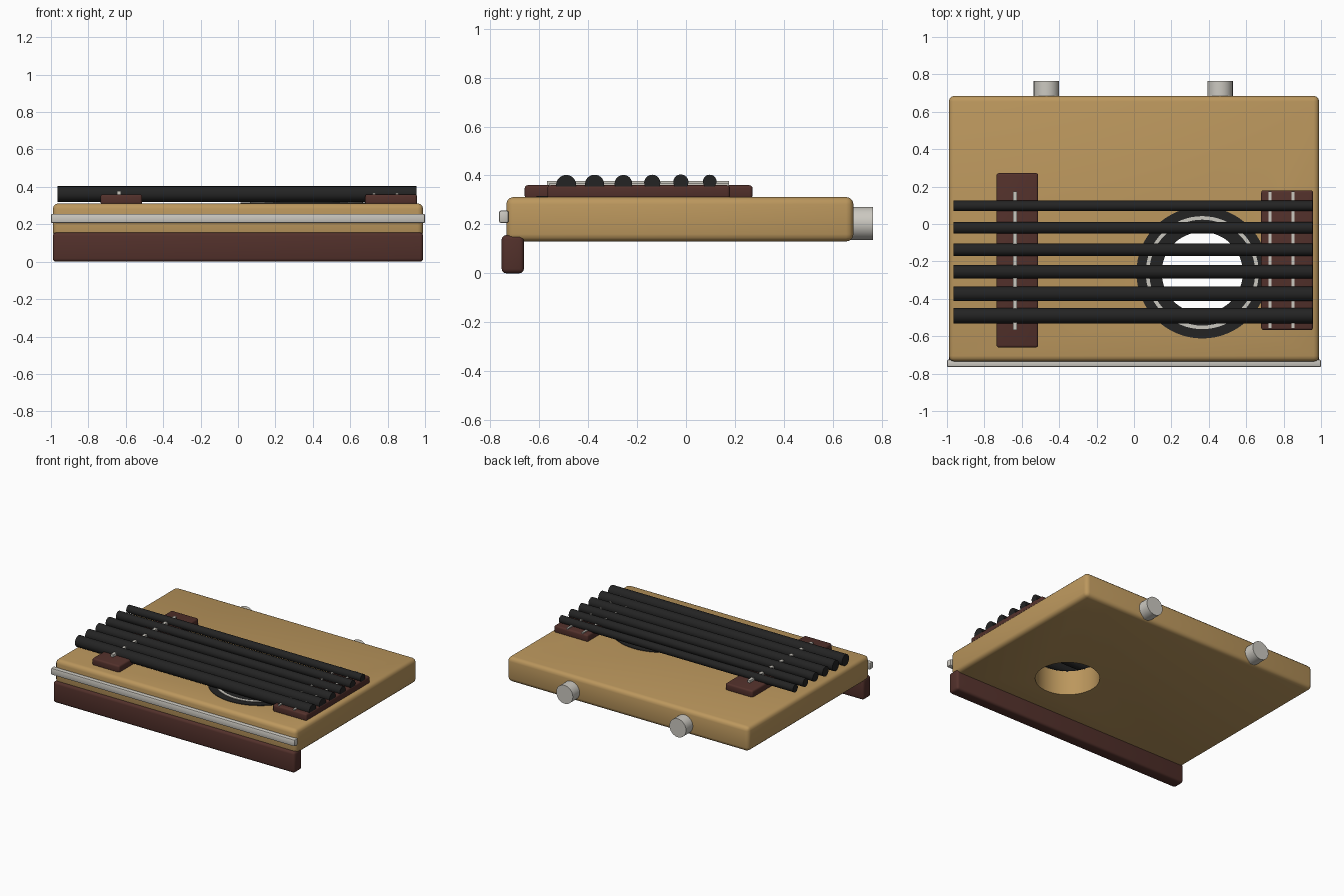
import bpy, bmesh, math

if "Cube" in bpy.data.objects:
    bpy.data.objects.remove(bpy.data.objects["Cube"])


def material(name, r, g, b):
    m = bpy.data.materials.new(name)
    m.diffuse_color = (r, g, b, 1)
    m.use_nodes = True
    m.node_tree.nodes["Principled BSDF"].inputs["Base Color"].default_value = m.diffuse_color
    return m


WOOD = material("tan_wood", 0.50, 0.31, 0.11)
BROWN = material("dark_brown_wood", 0.085, 0.03, 0.024)
BLACK = material("black", 0.017, 0.017, 0.017)
SILVER = material("silver", 0.60, 0.58, 0.53)


def finish(obj, name, mat):
    obj.name = name
    obj.data.materials.append(mat)
    return obj


def smooth(obj):
    bpy.ops.object.select_all(action='DESELECT')
    obj.select_set(True)
    bpy.context.view_layer.objects.active = obj
    bpy.ops.object.shade_smooth_by_angle(angle=math.radians(35))


def apply_modifier(obj, mod):
    bpy.ops.object.select_all(action='DESELECT')
    obj.select_set(True)
    bpy.context.view_layer.objects.active = obj
    bpy.ops.object.modifier_apply(modifier=mod.name)


def box(name, x, y, z, mat, bevel=0.0, segments=3):
    """Box from (min, max) ranges, with rounded edges."""
    lo, hi = zip(x, y, z)
    bpy.ops.mesh.primitive_cube_add(
        size=1, location=[(a + b) / 2 for a, b in zip(lo, hi)])
    obj = finish(bpy.context.object, name, mat)
    obj.scale = [b - a for a, b in zip(lo, hi)]
    bpy.ops.object.transform_apply(location=False, rotation=False, scale=True)
    if bevel:
        mod = obj.modifiers.new("round", 'BEVEL')
        mod.width, mod.segments = bevel, segments
        apply_modifier(obj, mod)
        smooth(obj)
    return obj


def cylinder(name, centre, radius, length, mat, rotation, sides=32):
    bpy.ops.mesh.primitive_cylinder_add(
        vertices=sides, radius=radius, depth=length, location=centre, rotation=rotation)
    obj = finish(bpy.context.object, name, mat)
    smooth(obj)
    return obj


def flat_ring(name, centre, inner, outer, z0, z1, mat, sides=64):
    """Flat washer made by revolving a rectangular section."""
    section = [(inner, z0), (outer, z0), (outer, z1), (inner, z1)]
    bm = bmesh.new()
    loops = []
    for i in range(sides):
        a = 2 * math.pi * i / sides
        loops.append([bm.verts.new((r * math.cos(a), r * math.sin(a), z)) for r, z in section])
    for i in range(sides):
        p, q = loops[i], loops[(i + 1) % sides]
        for k in range(4):
            n = (k + 1) % 4
            bm.faces.new((p[k], q[k], q[n], p[n]))
    bmesh.ops.recalc_face_normals(bm, faces=bm.faces)
    mesh = bpy.data.meshes.new(name)
    bm.to_mesh(mesh)
    bm.free()
    obj = bpy.data.objects.new(name, mesh)
    bpy.context.collection.objects.link(obj)
    obj.location = (centre[0], centre[1], 0)
    finish(obj, name, mat)
    smooth(obj)
    return obj


# Body with a round sound hole cut through it
HOLE = (0.365, -0.26)
body = box("body", (-0.99, 0.99), (-0.735, 0.685), (0.13, 0.312), WOOD, 0.03)
cutter = cylinder("hole_cutter", (*HOLE, 0.2), 0.217, 1.0, WOOD, (0, 0, 0), 64)
cutter.hide_render = True
cut = body.modifiers.new("sound_hole", 'BOOLEAN')
cut.operation, cut.solver, cut.object = 'DIFFERENCE', 'EXACT', cutter
apply_modifier(body, cut)
bpy.data.objects.remove(cutter)
smooth(body)

# Rings around the sound hole
flat_ring("rosette", HOLE, 0.217, 0.352, 0.308, 0.316, BLACK)
flat_ring("rosette_inlay", HOLE, 0.283, 0.302, 0.310, 0.319, SILVER)

# String supports with their metal bars
box("left_bridge", (-0.735, -0.512), (-0.66, 0.272), (0.305, 0.36), BROWN, 0.012)
box("right_bridge", (0.68, 0.957), (-0.567, 0.18), (0.305, 0.36), BROWN, 0.012)
box("left_bridge_bar", (-0.647, -0.625), (-0.568, 0.175), (0.345, 0.378), SILVER)
for i, x in enumerate((0.727, 0.85)):
    box(f"right_bridge_bar_{i + 1}", (x - 0.007, x + 0.007), (-0.56, 0.175),
        (0.345, 0.367), SILVER)

# Six strings, thinner and slightly higher towards the back
STRINGS = [(-0.49, 0.361, 0.041), (-0.374, 0.364, 0.039), (-0.256, 0.366, 0.036),
           (-0.138, 0.370, 0.033), (-0.021, 0.373, 0.031), (0.097, 0.375, 0.028)]
for i, (y, z, r) in enumerate(STRINGS):
    cylinder(f"string_{i + 1}", (-0.005, y, z), r, 1.92, BLACK, (0, math.pi / 2, 0))

# Front trim strip and the board below it
box("front_trim", (-1.0, 1.0), (-0.765, -0.725), (0.206, 0.256), SILVER, 0.008, 2)
box("front_board", (-0.99, 0.99), (-0.754, -0.663), (0.0, 0.156), BROWN, 0.018)

# Knobs on the back edge
for side, x in (("left", -0.468), ("right", 0.46)):
    cylinder(f"{side}_knob", (x, 0.715, 0.204), 0.068, 0.1, SILVER, (math.pi / 2, 0, 0))
